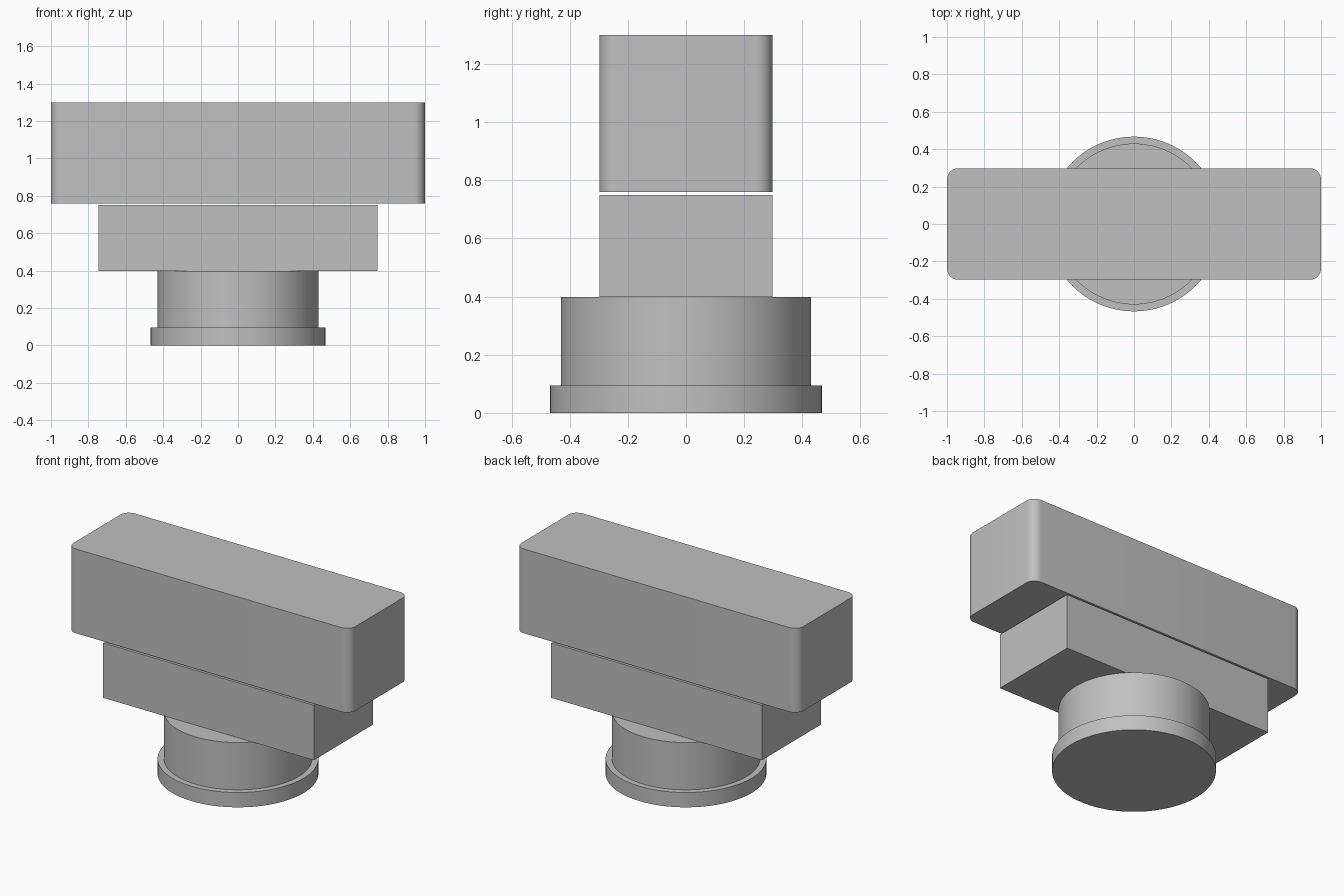
import bpy
import bmesh
import math
from mathutils import Matrix

cube = bpy.data.objects.get("Cube")
if cube:
    bpy.data.objects.remove(cube, do_unlink=True)

# Single plain grey
GREY = (0.53, 0.53, 0.53, 1.0)
grey = bpy.data.materials.new("plain_grey")
grey.use_nodes = True
grey.diffuse_color = GREY
grey.node_tree.nodes["Principled BSDF"].inputs["Base Color"].default_value = GREY


def finish(name, bm):
    """Turn a bmesh into a named, shaded object."""
    mesh = bpy.data.meshes.new(name)
    bm.to_mesh(mesh)
    bm.free()
    mesh.materials.append(grey)
    obj = bpy.data.objects.new(name, mesh)
    bpy.context.collection.objects.link(obj)
    bpy.ops.object.select_all(action="DESELECT")
    obj.select_set(True)
    bpy.context.view_layer.objects.active = obj
    bpy.ops.object.shade_smooth_by_angle(angle=math.radians(30))
    return obj


def block(name, width, depth, bottom, top, radius=0.0):
    """Box with optionally rounded upright edges."""
    bm = bmesh.new()
    place = Matrix.Translation((0, 0, (bottom + top) / 2))
    size = Matrix.Diagonal((width, depth, top - bottom, 1))
    bmesh.ops.create_cube(bm, size=1, matrix=place @ size)
    if radius:
        upright = [e for e in bm.edges
                   if abs(e.verts[0].co.z - e.verts[1].co.z) > 0.01]
        bmesh.ops.bevel(bm, geom=upright, offset=radius, segments=8,
                        profile=0.5, affect="EDGES")
    return finish(name, bm)


def drum(name, radius, bottom, top):
    """Upright closed cylinder."""
    bm = bmesh.new()
    bmesh.ops.create_cone(bm, cap_ends=True, segments=96,
                          radius1=radius, radius2=radius, depth=top - bottom,
                          matrix=Matrix.Translation((0, 0, (bottom + top) / 2)))
    return finish(name, bm)


# Round foot and column
drum("base_flange", 0.467, 0.0, 0.095)
drum("round_column", 0.43, 0.095, 0.398)

# Sharp-edged block, then the wider rounded block just above it
block("middle_block", 1.494, 0.596, 0.398, 0.75)
block("top_block", 2.0, 0.596, 0.76, 1.3, radius=0.06)
